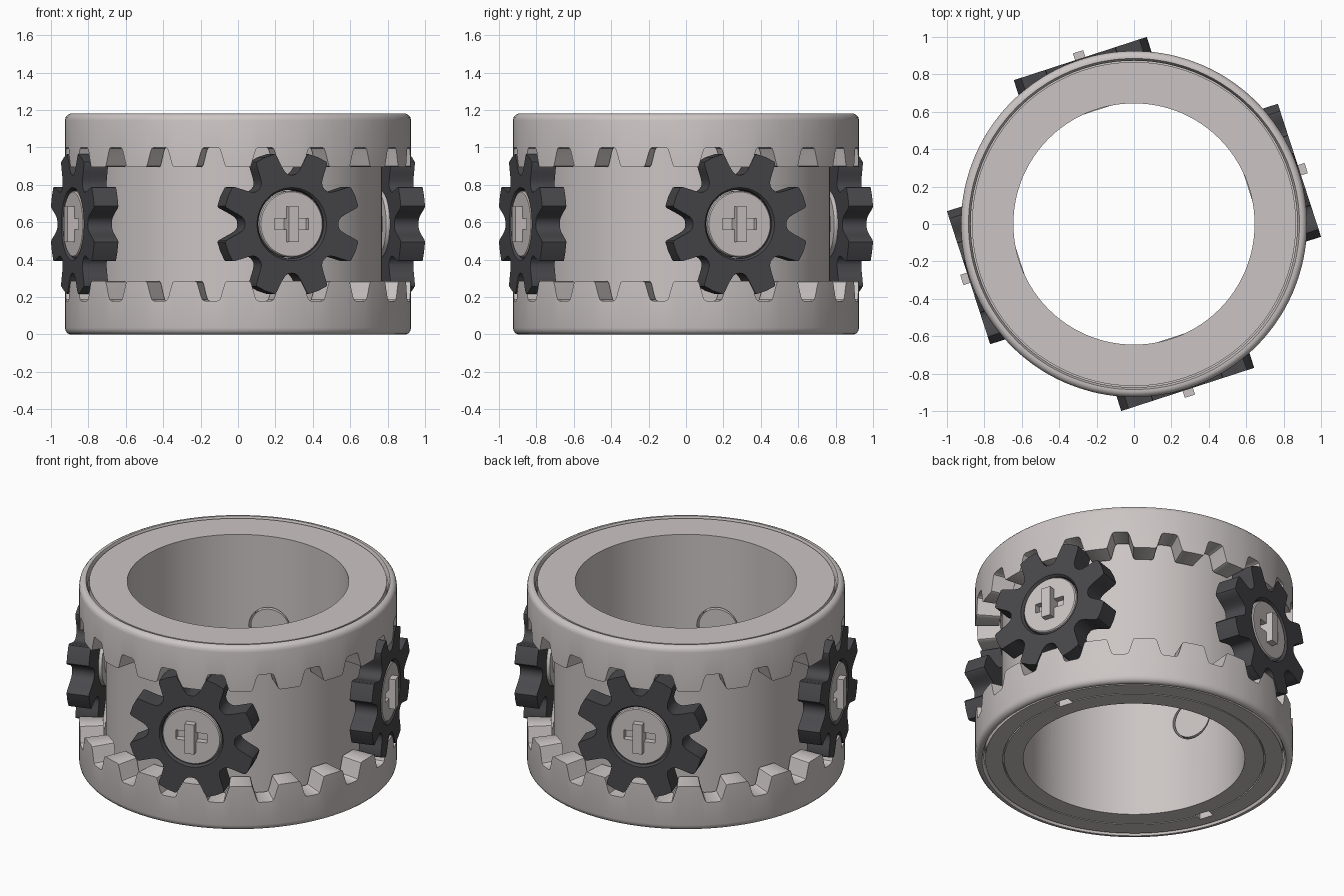
import bpy, bmesh
from math import radians, cos, sin
from mathutils import Matrix

cube = bpy.data.objects.get("Cube")
if cube:
    bpy.data.objects.remove(cube, do_unlink=True)

HEIGHT, MID = 1.18, 0.59
GEAR_ANGLES = [18 + 90 * k for k in range(4)]


def material(name, rgb):
    m = bpy.data.materials.new(name)
    m.use_nodes = True
    m.diffuse_color = (*rgb, 1)
    m.node_tree.nodes["Principled BSDF"].inputs["Base Color"].default_value = (*rgb, 1)
    return m


LIGHT = material("light_warm_grey", (0.60, 0.56, 0.55))
DARK = material("charcoal", (0.066, 0.064, 0.071))


def make(name, bm, mat, matrix=Matrix()):
    bmesh.ops.remove_doubles(bm, verts=bm.verts, dist=1e-5)
    bmesh.ops.recalc_face_normals(bm, faces=bm.faces)
    mesh = bpy.data.meshes.new(name)
    bm.to_mesh(mesh)
    bm.free()
    mesh.materials.append(mat)
    ob = bpy.data.objects.new(name, mesh)
    bpy.context.collection.objects.link(ob)
    ob.matrix_world = matrix
    return ob


def activate(ob):
    bpy.ops.object.select_all(action="DESELECT")
    ob.select_set(True)
    bpy.context.view_layer.objects.active = ob


def smooth(ob):
    activate(ob)
    bpy.ops.object.shade_smooth_by_angle(angle=radians(32))


def cut(ob, cutter):
    cutter.hide_render = True
    mod = ob.modifiers.new("cut", "BOOLEAN")
    mod.operation, mod.solver, mod.object = "DIFFERENCE", "EXACT", cutter
    activate(ob)
    bpy.ops.object.modifier_apply(modifier=mod.name)
    bpy.data.objects.remove(cutter, do_unlink=True)


def revolve(samples, section, closed=True):
    """Sweep section(value) -> [(radius, z)] round z; samples are (degrees, value)."""
    bm = bmesh.new()
    loops = []
    for deg, value in samples:
        a = radians(deg)
        loops.append([bm.verts.new((r * cos(a), r * sin(a), z)) for r, z in section(value)])
    for one, two in zip(loops, loops[1:] + loops[:1]):
        n = len(one)
        for i in range(n if closed else n - 1):
            j = (i + 1) % n
            bm.faces.new((one[i], two[i], two[j], one[j]))
    return bm


def teeth(count, phase, half):
    """Repeat a mirrored half profile of (offset degrees, value) round the circle."""
    pitch = 360 / count
    full = [(-d, v) for d, v in reversed(half) if 0 < d < pitch / 2] + half
    return [(phase + k * pitch + d, v) for k in range(count) for d, v in full]


def around(steps):
    return [(360 * k / steps, 0) for k in range(steps)]


def facing(deg):
    """Local z points outward at this heading, local y points up."""
    return (Matrix.Translation((0, 0, MID)) @ Matrix.Rotation(radians(deg + 90), 4, "Z")
            @ Matrix.Rotation(radians(90), 4, "X"))


def box(bm, size, matrix):
    bmesh.ops.create_cube(bm, size=1, matrix=matrix @ Matrix.Diagonal((*size, 1)))


# Toothed end rings, one flipped over the other
GAP = [(0, 0), (2.2, 0), (2.9, 0.06), (3.4, 0.25), (4.4, 0.78), (4.8, 0.95), (5.4, 1), (9, 1)]


def ring_section(v):
    crown = 0.18 + 0.105 * v
    return [(0.925, crown), (0.925, 0.035), (0.921, 0.018), (0.911, 0.006), (0.898, 0),
            (0.885, 0), (0.873, 0.025), (0.873, 0.125), (0.785, 0.125), (0.785, crown)]


for name, flip in (("bottom_ring", False), ("top_ring", True)):
    bm = revolve(teeth(20, 9, GAP), ring_section)
    if flip:
        for v in bm.verts:
            v.co.z = HEIGHT - v.co.z
    smooth(make(name, bm, LIGHT))

# Spool-shaped core with a seam groove underneath
low, high = 0.006, HEIGHT - 0.006
core = make("core", revolve(around(128), lambda v: [
    (0.645, low), (0.757, low), (0.757, 0.02), (0.764, 0.02), (0.764, low),
    (0.866, low), (0.866, 0.12), (0.77, 0.12),
    (0.77, HEIGHT - 0.12), (0.866, HEIGHT - 0.12), (0.866, high), (0.645, high)]), LIGHT)

# Axle holes and the two release slots
bm = bmesh.new()
for deg in GEAR_ANGLES:
    bmesh.ops.create_cone(bm, cap_ends=True, segments=40, radius1=0.128, radius2=0.128,
                          depth=0.3, matrix=facing(deg) @ Matrix.Translation((0, 0, 0.7)))
for deg in GEAR_ANGLES[::2]:
    box(bm, (0.055, 0.09, 0.2),
        Matrix.Rotation(radians(deg), 4, "Z") @ Matrix.Translation((0.772, 0, 0)))
cut(core, make("core_cutter", bm, LIGHT))
smooth(core)

# Four gears, each with a cross-slotted axle
TOOTH = [(0, 0.387), (8, 0.386), (9.3, 0.376), (11.3, 0.332), (13, 0.302),
         (15, 0.28), (18, 0.266), (22.5, 0.262)]
for i, deg in enumerate(GEAR_ANGLES, 1):
    place = facing(deg)
    gear = make(f"gear_{i}", revolve(teeth(8, 22.5, TOOTH), lambda r: [
        (0.184, 0.794), (r, 0.794), (r, 0.93), (0.195, 0.93), (0.184, 0.915)]), DARK, place)
    smooth(gear)

    axle = make(f"axle_{i}", revolve(around(48), lambda v: [
        (0, 0.64), (0.118, 0.64), (0.118, 0.775), (0.178, 0.775),
        (0.178, 0.922), (0.172, 0.928), (0, 0.928)], closed=False), LIGHT, place)
    for size in ((0.19, 0.058, 0.08), (0.058, 0.19, 0.08)):
        bm = bmesh.new()
        box(bm, size, Matrix.Translation((0, 0, 0.928)))
        cut(axle, make("cross_cutter", bm, LIGHT, place))
    smooth(axle)
